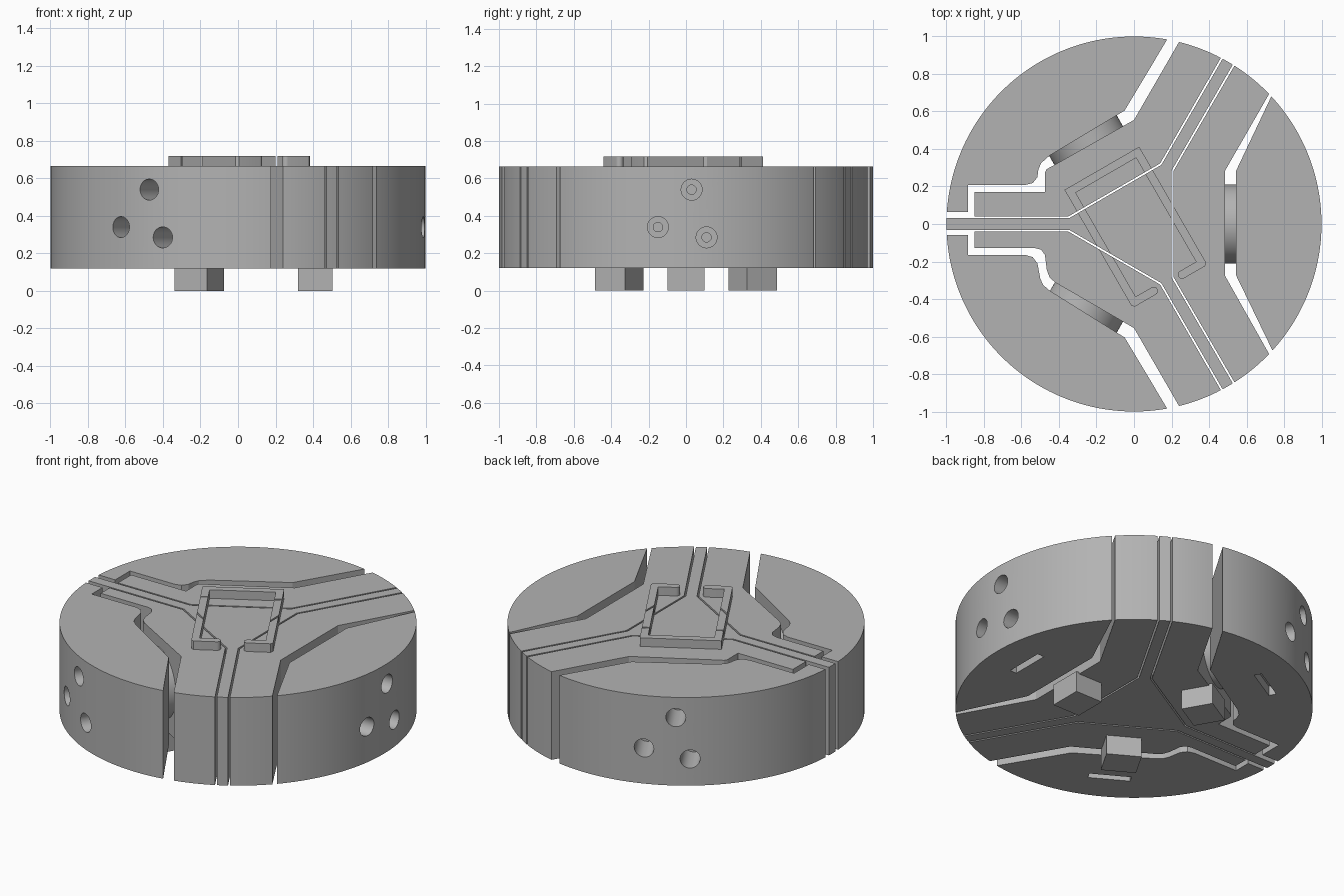
import bpy, bmesh
from math import cos, sin, radians, pi
from mathutils import Matrix, Vector

cube = bpy.data.objects.get("Cube")
if cube:
    bpy.data.objects.remove(cube)

BOTTOM, TOP = 0.12, 0.665

steel = bpy.data.materials.new("machined_grey")
steel.use_nodes = True
grey = (0.45, 0.45, 0.45, 1)
steel.diffuse_color = grey
steel.node_tree.nodes["Principled BSDF"].inputs["Base Color"].default_value = grey


def rim(angle):
    return (cos(radians(angle)), sin(radians(angle)))


def arc(a, b, r=1.0, centre=(0, 0), step=1.5):
    n = max(2, round(abs(b - a) / step))
    pts = [rim(a + (b - a) * i / n) for i in range(n + 1)]
    return [(centre[0] + r * x, centre[1] + r * y) for x, y in pts]


def turn(pts, angle):
    c, s = rim(angle)
    return [(c * x - s * y, s * x + c * y) for x, y in pts]


def mirror(pts):
    return [(x, -y) for x, y in reversed(pts)]


def finish(name, bm):
    bmesh.ops.recalc_face_normals(bm, faces=bm.faces)
    mesh = bpy.data.meshes.new(name)
    bm.to_mesh(mesh)
    bm.free()
    mesh.materials.append(steel)
    ob = bpy.data.objects.new(name, mesh)
    bpy.context.collection.objects.link(ob)
    return ob


def prism(name, outline, z0=BOTTOM, z1=TOP):
    bm = bmesh.new()
    face = bm.faces.new([bm.verts.new((x, y, z0)) for x, y in outline])
    ext = bmesh.ops.extrude_face_region(bm, geom=[face])
    top = [v for v in ext["geom"] if isinstance(v, bmesh.types.BMVert)]
    bmesh.ops.translate(bm, verts=top, vec=(0, 0, z1 - z0))
    return finish(name, bm)


def radial_cylinder(name, angle, r, x0, x1, y, z, sides=32):
    bm = bmesh.new()
    place = (Matrix.Rotation(radians(angle), 4, 'Z')
             @ Matrix.Translation(Vector(((x0 + x1) / 2, y, z)))
             @ Matrix.Rotation(pi / 2, 4, 'Y'))
    bmesh.ops.create_cone(bm, cap_ends=True, segments=sides, radius1=r,
                          radius2=r, depth=x1 - x0, matrix=place)
    return finish(name, bm)


def box_outline(x0, x1, half):
    return [(x0, -half), (x1, -half), (x1, half), (x0, half)]


def cut(target, cutter):
    cutter.hide_render = True
    mod = target.modifiers.new("cut", 'BOOLEAN')
    mod.operation, mod.solver, mod.object = 'DIFFERENCE', 'EXACT', cutter
    bpy.context.view_layer.objects.active = target
    bpy.ops.object.modifier_apply(modifier=mod.name)
    bpy.data.objects.remove(cutter)


# Outer jaws: one plain, two with a stepped tail beside the left arm
jaw_plain = arc(-42.4, 42.9) + [(0.545, 0.285), (0.545, -0.275)]
jaw_back = arc(79.8, 176.3) + [
    (-0.885, 0.064), (-0.885, 0.208), (-0.58, 0.208), (-0.54, 0.218),
    (-0.515, 0.25), (-0.51, 0.29), (-0.495, 0.325), (-0.45, 0.365),
    (-0.05, 0.605)]
jaw_front = mirror(arc(79.8, 176.6) + [
    (-0.885, 0.06), (-0.885, 0.165), (-0.58, 0.165), (-0.54, 0.177),
    (-0.515, 0.21), (-0.5, 0.29), (-0.485, 0.325), (-0.45, 0.355),
    (-0.05, 0.605)])

# Inner carriers between the jaws and the three-armed centre
corner = [(0.21, -0.282), (0.21, 0.282)]
carrier_plain = (corner + arc(57.6, 43.9)
                 + [(0.485, 0.283), (0.485, -0.275)] + arc(-43.9, -57.6))
carrier_back = (turn(corner, 120) + [
    (-0.85, 0.041), (-0.85, 0.17), (-0.475, 0.17), (-0.475, 0.275),
    (-0.465, 0.293), (-0.43, 0.312), (0, 0.555)] + arc(76.1, 62.4))
carrier_front = mirror(turn(corner, 120) + [
    (-0.85, 0.041), (-0.85, 0.128), (-0.53, 0.128), (-0.495, 0.137),
    (-0.475, 0.165), (-0.465, 0.245), (-0.45, 0.285), (-0.42, 0.312),
    (0, 0.555)] + arc(76.1, 62.4))

parts = []
sets = [("plain", 0, jaw_plain, carrier_plain),
        ("back", 120, jaw_back, carrier_back),
        ("front", 240, jaw_front, carrier_front)]
for label, angle, jaw_outline, carrier_outline in sets:
    jaw = prism("jaw_" + label, jaw_outline)
    # Counterbored bolt holes in the rim
    for y, z in [(0.03, 0.54), (-0.15, 0.34), (0.11, 0.285)]:
        cut(jaw, radial_cylinder("bolt_hole", angle, 0.056, 0.78, 1.1, y, z))
        cut(jaw, radial_cylinder("bolt_shaft", angle, 0.025, 0.65, 0.85, y, z, 20))
    # Key slot in the underside
    cut(jaw, prism("key_slot", turn(box_outline(0.76, 0.805, 0.12), angle),
                   BOTTOM - 0.05, BOTTOM + 0.06))
    parts.append(jaw)
    parts.append(prism("carrier_" + label, carrier_outline))
    # Round boss bridging the gap, and the foot below
    parts.append(radial_cylinder("boss_" + label, angle, 0.21, 0.44, 0.59,
                                 0, 0.39, 64))
    parts.append(prism("foot_" + label,
                       turn(box_outline(0.32, 0.505, 0.1), angle),
                       0, BOTTOM + 0.01))

# Three-armed centre
centre = []
for angle in (0, 120, 240):
    centre += turn([(0.2, -0.284), (0.2, 0.284)] + arc(58.2, 61.8), angle)
parts.append(prism("centre_spider", centre))

# Raised open frame on top with rounded ends, split along the carrier slits
frame_outline = ([(-0.23, 0.343), (0.23, 0.343), (0.23, -0.37), (0.216, -0.384)]
                 + arc(270, 90, 0.022, (0.087, -0.362), 20)
                 + [(0.186, -0.34), (0.186, 0.3), (-0.186, 0.3), (-0.186, -0.34)]
                 + arc(90, -90, 0.022, (-0.087, -0.362), 20)
                 + [(-0.216, -0.384), (-0.23, -0.37)])
frame = prism("top_frame", turn(frame_outline, 30), TOP - 0.003, 0.718)
slit = [rim(58.2), (0.2, 0.284), (0.2, -0.284), rim(-58.2),
        rim(-57.6), (0.21, -0.282), (0.21, 0.282), rim(57.6)]
for angle in (0, 120, 240):
    cut(frame, prism("slit", turn(slit, angle), 0.6, 0.8))
parts.append(frame)

# Smooth the round walls, keep edges sharp
bpy.ops.object.select_all(action='DESELECT')
for ob in parts:
    ob.select_set(True)
bpy.context.view_layer.objects.active = parts[0]
bpy.ops.object.shade_smooth_by_angle(angle=radians(25))
